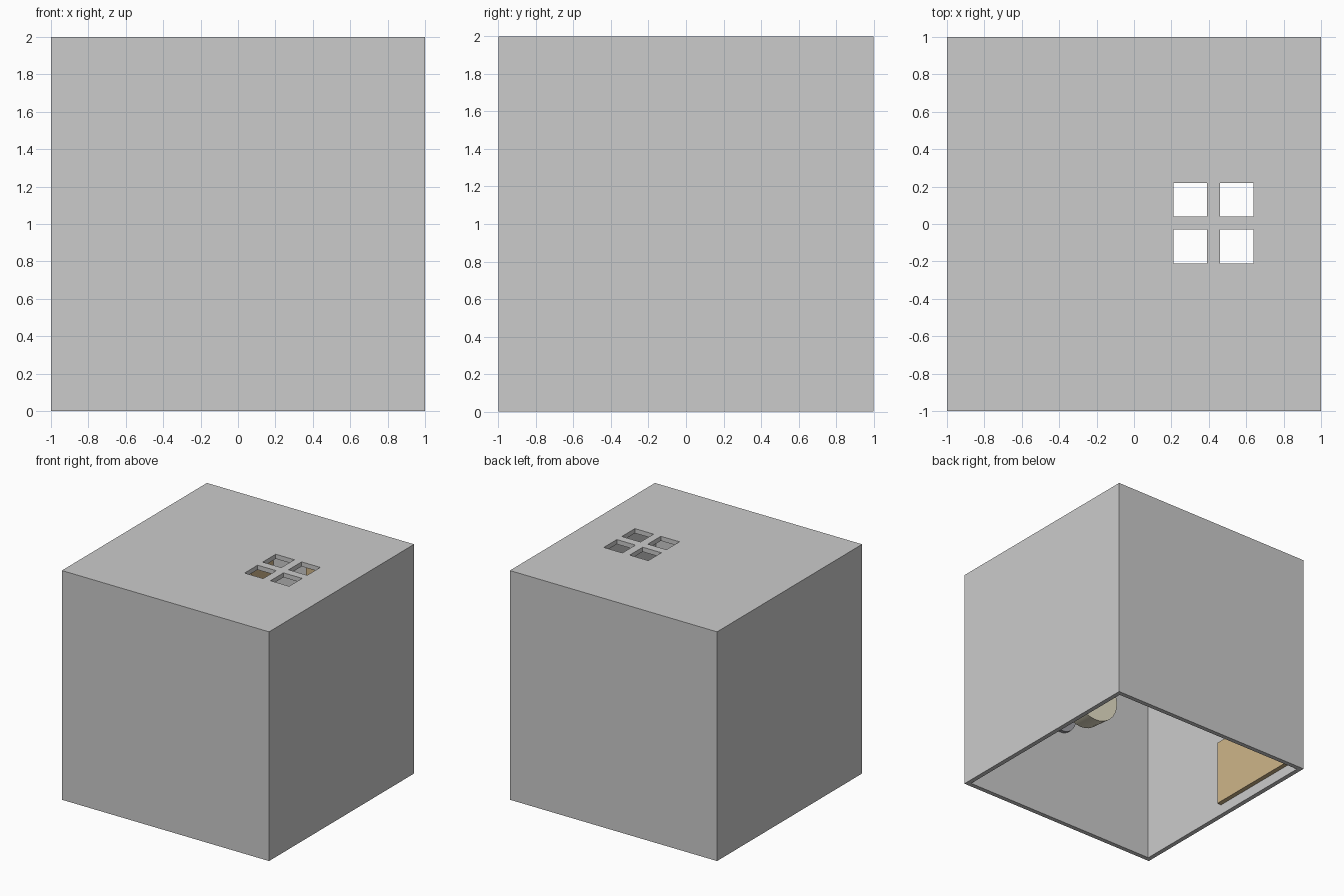
import bpy, math

if "Cube" in bpy.data.objects:
    bpy.data.objects.remove(bpy.data.objects["Cube"])

# The model is a room diorama lying on its open side: the floor is the wall at +y,
# the ceiling is at -y, and the window wall is on top.

T = 0.04            # wall thickness
IN = 1 - T          # inner wall position


def paint(obj, name, rgb):
    mat = bpy.data.materials.get(name) or bpy.data.materials.new(name)
    mat.diffuse_color = (*rgb, 1)
    mat.use_nodes = True
    mat.node_tree.nodes["Principled BSDF"].inputs["Base Color"].default_value = mat.diffuse_color
    obj.data.materials.append(mat)


def box(name, x, y, z):
    bpy.ops.mesh.primitive_cube_add(size=1)
    o = bpy.context.object
    o.name = name
    o.location = [(a + b) / 2 for a, b in (x, y, z)]
    o.scale = [b - a for a, b in (x, y, z)]
    bpy.ops.object.transform_apply(location=True, rotation=True, scale=True)
    return o


def cone_y(name, y0, y1, r0, r1, sides=32):
    """Round part along y, radius r0 at y0 and r1 at y1."""
    bpy.ops.mesh.primitive_cone_add(vertices=sides, radius1=r0, radius2=r1, depth=y1 - y0,
                                    location=(0, (y0 + y1) / 2, 1),
                                    rotation=(-math.pi / 2, 0, 0))
    o = bpy.context.object
    o.name = name
    bpy.ops.object.shade_smooth_by_angle(angle=math.radians(40))
    return o


# Room shell: hollow cube open underneath, with four window panes cut out
shell = box("room_shell", (-1, 1), (-1, 1), (0, 2))
cutters = [box("room_cutter", (-IN, IN), (-IN, IN), (-0.2, 2 - T))]
for x in ((0.21, 0.39), (0.46, 0.64)):
    for y in ((-0.21, -0.03), (0.04, 0.22)):
        cutters.append(box("pane_cutter", x, y, (1.8, 2.2)))
for c in cutters:
    c.hide_render = True
    m = shell.modifiers.new("cut", 'BOOLEAN')
    m.operation = 'DIFFERENCE'
    m.solver = 'EXACT'
    m.object = c
bpy.context.view_layer.objects.active = shell
for m in list(shell.modifiers):
    bpy.ops.object.modifier_apply(modifier=m.name)
for c in cutters:
    bpy.data.objects.remove(c)

BROWN, CREAM, DARK = (0.62, 0.46, 0.25), (0.8, 0.75, 0.58), (0.35, 0.35, 0.38)

# Door on the left wall, reaching the floor
paint(box("door", (-IN, -0.92), (-0.02, IN), (0.09, 0.67)), "wood", BROWN)

# Pendant lamp hanging from the ceiling
paint(cone_y("lamp_shade", -0.69, -0.5, 0.22, 0.235), "cream", CREAM)
paint(cone_y("lamp_rod", -IN, -0.69, 0.025, 0.025, 16), "dark_grey", DARK)
paint(cone_y("lamp_mount", -IN, -0.93, 0.15, 0.15), "dark_grey", DARK)

# Low bed along the left wall
paint(box("bed", (-IN, -0.33), (0.66, IN), (0.85, 2 - T)), "wood", BROWN)

# Small table under the window
paint(box("table_top", (0.2, 0.7), (0.65, 0.69), (1.4, 1.8)), "wood", BROWN)
for x in (0.23, 0.62):
    for z in (1.43, 1.72):
        paint(box("table_leg", (x, x + 0.05), (0.69, IN), (z, z + 0.05)), "wood", BROWN)
